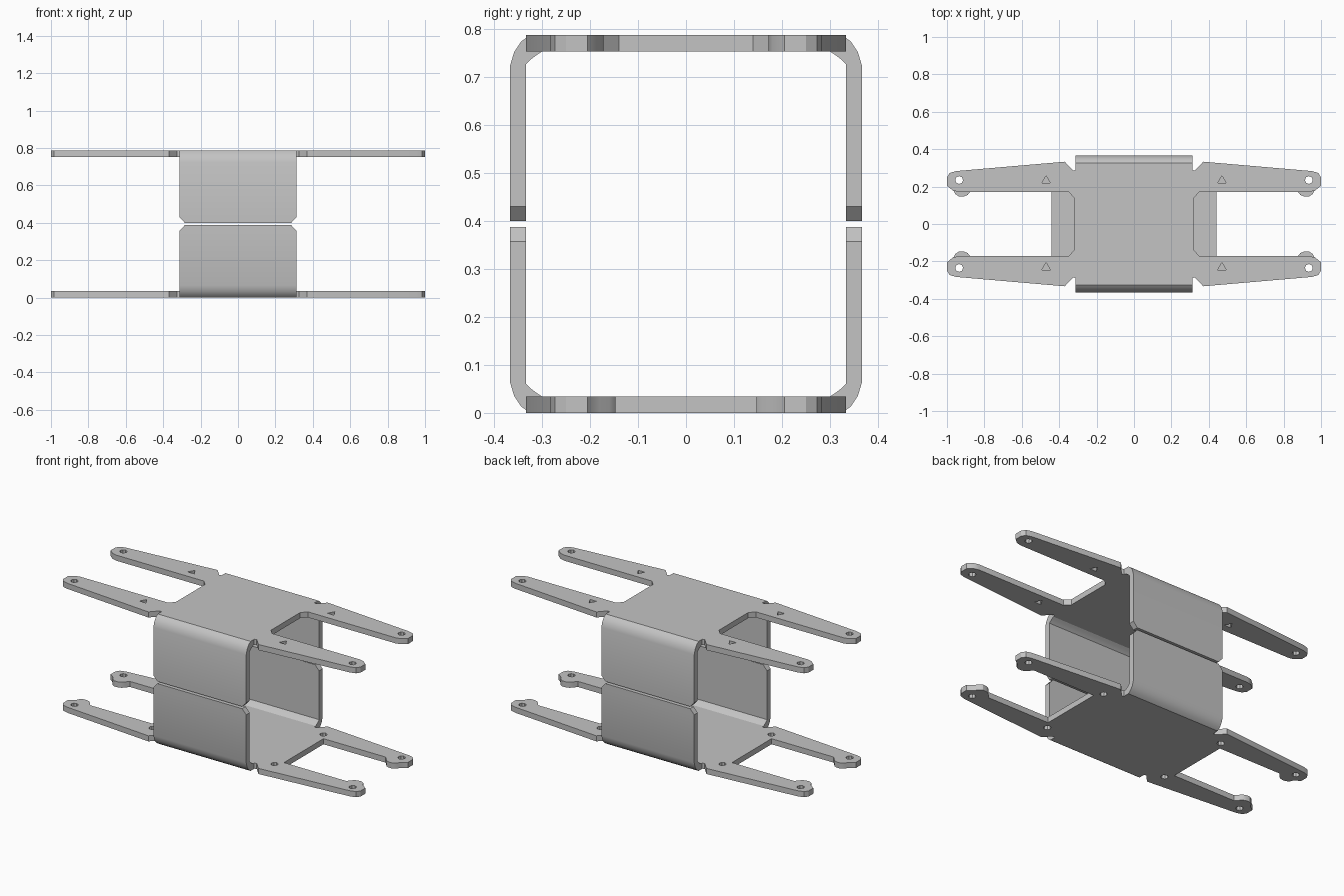
import bpy, bmesh, math

cube = bpy.data.objects.get("Cube")
if cube:
    bpy.data.objects.remove(cube, do_unlink=True)

HEIGHT = 0.787
THICK = 0.034

steel = bpy.data.materials.new("plain grey metal")
grey = (0.55, 0.55, 0.55, 1)
steel.diffuse_color = grey
steel.use_nodes = True
steel.node_tree.nodes["Principled BSDF"].inputs["Base Color"].default_value = grey


def add_object(name, bm):
    """Clean a bmesh and turn it into a shaded object."""
    bmesh.ops.remove_doubles(bm, verts=bm.verts, dist=0.0005)
    bmesh.ops.recalc_face_normals(bm, faces=bm.faces)
    mesh = bpy.data.meshes.new(name)
    bm.to_mesh(mesh)
    bm.free()
    mesh.materials.clear()
    mesh.materials.append(steel)
    obj = bpy.data.objects.new(name, mesh)
    bpy.context.collection.objects.link(obj)
    bpy.ops.object.select_all(action='DESELECT')
    obj.select_set(True)
    bpy.context.view_layer.objects.active = obj
    bpy.ops.object.shade_smooth_by_angle(angle=math.radians(32))
    return obj


def plate(name, quarter, holes, z):
    """Flat plate from a quarter outline mirrored both ways, with holes."""
    back = quarter + [(-x, y) for x, y in reversed(quarter)]
    loops = [back + [(x, -y) for x, y in reversed(back)]]
    for hx, hy, radius, sides in holes:
        for sx in (-1, 1):
            for sy in (-1, 1):
                loops.append([(sx * hx + radius * math.sin(math.tau * i / sides),
                               sy * hy + radius * math.cos(math.tau * i / sides))
                              for i in range(sides)])
    curve = bpy.data.curves.new(name + " outline", 'CURVE')
    curve.dimensions = '2D'
    curve.fill_mode = 'BOTH'
    curve.extrude = THICK / 2
    for loop in loops:
        spline = curve.splines.new('POLY')
        spline.points.add(len(loop) - 1)
        for point, (x, y) in zip(spline.points, loop):
            point.co = (x, y, 0, 1)
        spline.use_cyclic_u = True
    helper = bpy.data.objects.new(name + " outline", curve)
    bpy.context.collection.objects.link(helper)
    graph = bpy.context.evaluated_depsgraph_get()
    mesh = bpy.data.meshes.new_from_object(helper.evaluated_get(graph))
    bm = bmesh.new()
    bm.from_mesh(mesh)
    bpy.data.objects.remove(helper, do_unlink=True)
    bmesh.ops.translate(bm, verts=bm.verts, vec=(0, 0, z))
    add_object(name, bm)


def flange(name, side, upper):
    """Bent sheet wall: loft of (outer y, z, inner y, z, half width) sections."""
    sections = [(0.29, 0, 0.29, THICK, 0.312), (0.325, 0, 0.30, THICK, 0.312),
                (0.343, 0.013, 0.312, 0.042, 0.312),
                (0.358, 0.035, 0.324, 0.051, 0.312),
                (0.367, 0.065, 0.333, 0.06, 0.312),
                (0.367, 0.357, 0.333, 0.357, 0.312),
                (0.367, 0.387, 0.333, 0.387, 0.285)]
    bm = bmesh.new()
    rings = []
    for oy, oz, iy, iz, w in sections:
        corners = [(-w, oy, oz), (w, oy, oz), (w, iy, iz), (-w, iy, iz)]
        rings.append([bm.verts.new((x, side * y, HEIGHT - z if upper else z))
                      for x, y, z in corners])
    for a, b in zip(rings, rings[1:]):
        for i in range(4):
            j = (i + 1) % 4
            bm.faces.new((a[i], a[j], b[j], b[i]))
    bm.faces.new(rings[0])
    bm.faces.new(rings[-1])
    add_object(name, bm)


# Outer arm edge with the relief notch beside the wall, shared by both plates
tip = [(1.0, 0.205), (1.0, 0.25), (0.985, 0.273), (0.95, 0.283)]
root = [(0.37, 0.333), (0.335, 0.295), (0.325, 0.285), (0.312, 0.29)]

# Upper plate: straight arms and a deep slot with cut corners
plate("upper_plate",
      [(0.32, 0.14), (0.35, 0.172), (0.94, 0.172), (0.97, 0.18)] + tip + root,
      [(0.935, 0.235, 0.021, 8), (0.47, 0.232, 0.026, 3)], HEIGHT - THICK / 2)

# Lower plate: hooked arm ends and a shallower slot
hook = [(0.86, 0.19), (0.875, 0.172), (0.89, 0.155), (0.91, 0.147),
        (0.935, 0.147), (0.955, 0.16), (0.965, 0.18)]
plate("lower_plate", [(0.442, 0.19)] + hook + tip + root,
      [(0.935, 0.235, 0.021, 8), (0.41, 0.235, 0.021, 8)], THICK / 2)

# Bent walls on the front and back
for label, side in (("front", -1), ("back", 1)):
    flange("upper_" + label + "_wall", side, True)
    flange("lower_" + label + "_wall", side, False)
